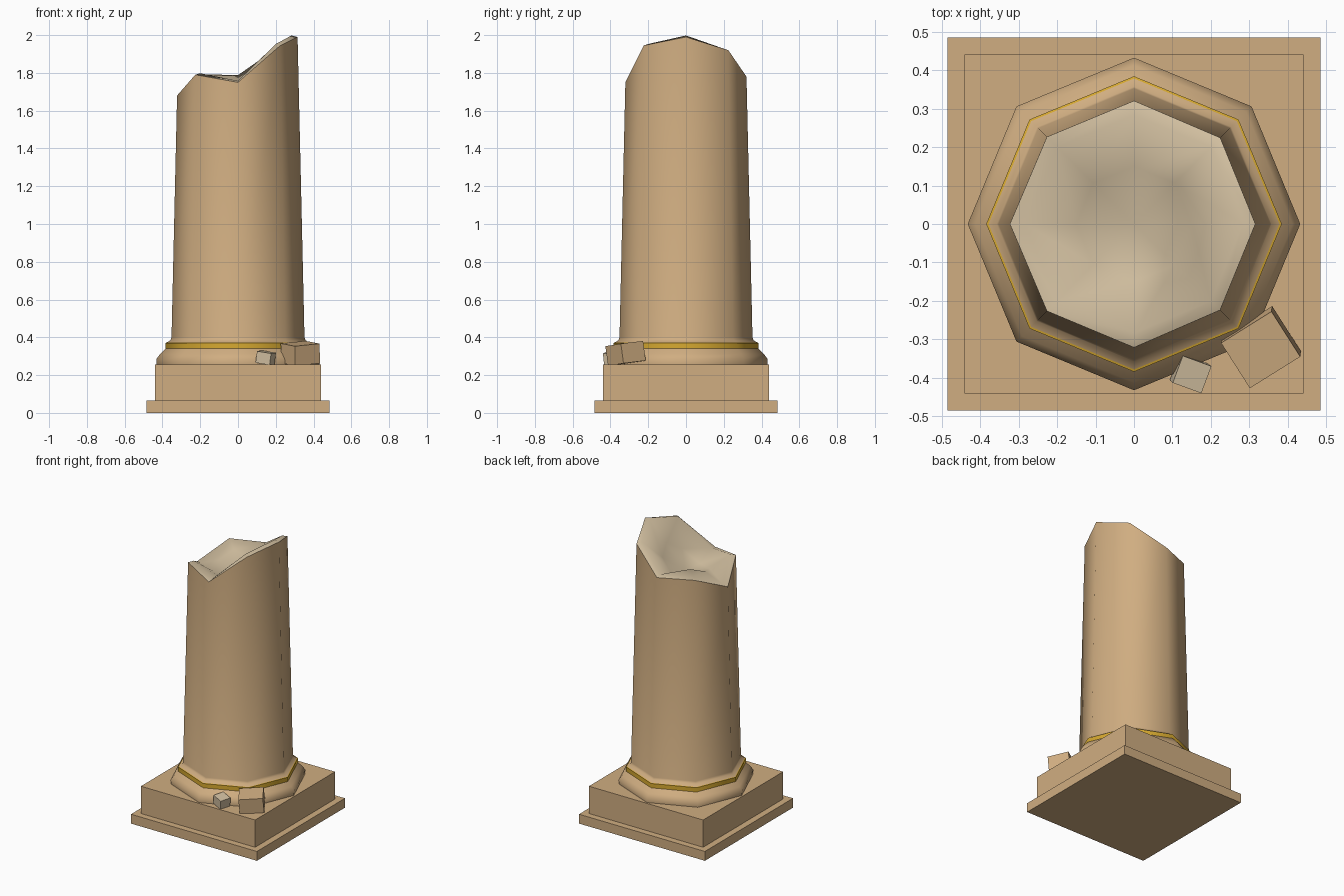
import bpy, bmesh, math
from mathutils import Matrix, Euler, Vector

cube = bpy.data.objects.get("Cube")
if cube:
    bpy.data.objects.remove(cube, do_unlink=True)

SIDES = 8


def material(name, rgb):
    mat = bpy.data.materials.new(name)
    mat.use_nodes = True
    color = (*rgb, 1.0)
    mat.diffuse_color = color
    bsdf = next(n for n in mat.node_tree.nodes if n.type == 'BSDF_PRINCIPLED')
    bsdf.inputs["Base Color"].default_value = color
    bsdf.inputs["Roughness"].default_value = 0.9
    return mat


stone = material("tan stone", (0.63, 0.42, 0.22))
fresh = material("pale broken stone", (0.64, 0.52, 0.35))
gold = material("gold", (0.68, 0.40, 0.03))


def finish(name, bm, mat, smooth_angle=None):
    bmesh.ops.recalc_face_normals(bm, faces=bm.faces)
    mesh = bpy.data.meshes.new(name)
    bm.to_mesh(mesh)
    bm.free()
    mesh.materials.append(mat)
    obj = bpy.data.objects.new(name, mesh)
    bpy.context.collection.objects.link(obj)
    if smooth_angle:
        bpy.ops.object.select_all(action='DESELECT')
        obj.select_set(True)
        bpy.context.view_layer.objects.active = obj
        bpy.ops.object.shade_smooth_by_angle(angle=math.radians(smooth_angle))
    return obj


def box(name, size, center, mat, rotation=(0, 0, 0)):
    bm = bmesh.new()
    bmesh.ops.create_cube(bm, size=1)
    turn = Euler([math.radians(a) for a in rotation]).to_matrix().to_4x4()
    scale = Matrix.Diagonal((*size, 1))
    bm.transform(Matrix.Translation(Vector(center)) @ turn @ scale)
    return finish(name, bm, mat)


def ring(bm, radius, heights):
    """One octagonal loop; radius and height may change per corner."""
    verts = []
    for i in range(SIDES):
        a = 2 * math.pi * i / SIDES
        z = heights[i] if isinstance(heights, list) else heights
        r = radius(z) if callable(radius) else radius
        r = r[i] if isinstance(r, list) else r
        verts.append(bm.verts.new((r * math.cos(a), r * math.sin(a), z)))
    return verts


def bridge(bm, loops):
    for low, high in zip(loops, loops[1:]):
        for i in range(SIDES):
            j = (i + 1) % SIDES
            bm.faces.new((low[i], low[j], high[j], high[i]))


def turned(name, profile, mat):
    bm = bmesh.new()
    bridge(bm, [ring(bm, r, z) for r, z in profile])
    return finish(name, bm, mat, 60)


def shaft_radius(z):
    return 0.352 - 0.023 * (z - 0.4)


# Square plinth
box("plinth_step", (0.97, 0.97, 0.065), (0, 0, 0.0325), stone)
box("plinth_block", (0.88, 0.88, 0.19), (0, 0, 0.16), stone)

# Moulding and gold band
turned("base_moulding", [(0.43, 0.255), (0.432, 0.285), (0.412, 0.312), (0.384, 0.34)], stone)
turned("gold_band", [(0.384, 0.34), (0.384, 0.37), (0.378, 0.372)], gold)

# Tapered shaft with a jagged rim, corners counted from +x
rim = [1.99, 1.92, 1.78, 1.785, 1.68, 1.79, 1.75, 1.945]
bm = bmesh.new()
bridge(bm, [ring(bm, 0.378, 0.372), ring(bm, 0.357, 0.385),
            ring(bm, shaft_radius, 0.4), ring(bm, shaft_radius, rim)])
finish("shaft", bm, stone, 60)

# Hollowed fracture surface
hollow = [1.86, 1.81, 1.73, 1.785, 1.74, 1.71, 1.70, 1.79]
bm = bmesh.new()
outer = ring(bm, shaft_radius, rim)
lip = ring(bm, 0.283, [z + 0.008 for z in rim])
inner = ring(bm, 0.15, hollow)
bridge(bm, [outer, lip, inner])
middle = bm.verts.new((0, 0, 1.70))
for i in range(SIDES):
    bm.faces.new((inner[i], inner[(i + 1) % SIDES], middle))
finish("broken_top", bm, fresh, 80)

# Fallen fragments
box("large_fragment", (0.155, 0.14, 0.105), (0.33, -0.32, 0.315), stone, (6, -5, 32))
box("small_fragment", (0.08, 0.075, 0.062), (0.147, -0.388, 0.292), fresh, (3, 9, -20))
